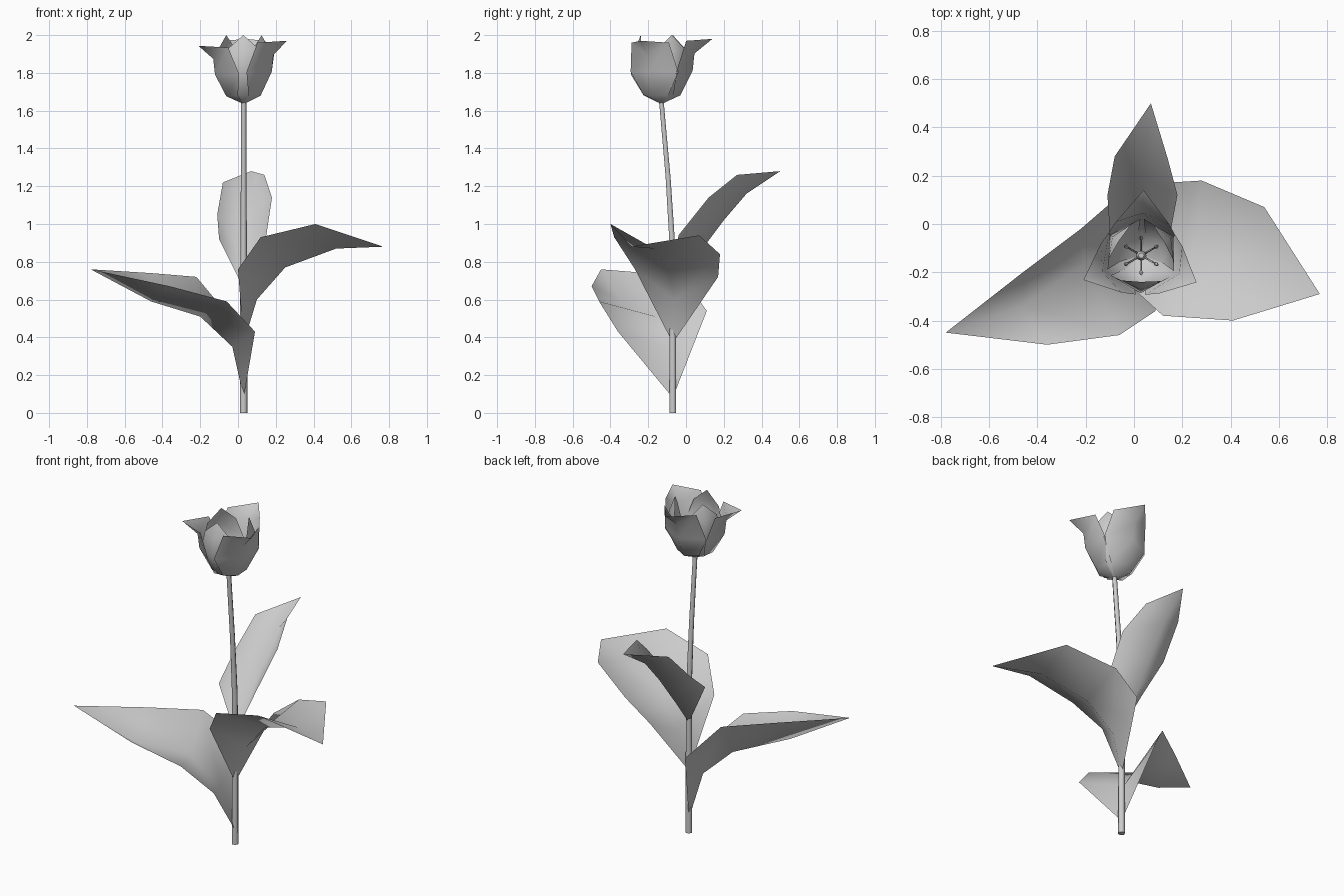
import bpy, math
from mathutils import Vector

if "Cube" in bpy.data.objects:
    bpy.data.objects.remove(bpy.data.objects["Cube"])


def make(name, verts, faces):
    mesh = bpy.data.meshes.new(name)
    mesh.from_pydata([tuple(v) for v in verts], [], faces)
    mesh.update()
    for p in mesh.polygons:
        p.use_smooth = True
    ob = bpy.data.objects.new(name, mesh)
    bpy.context.collection.objects.link(ob)
    return ob


def blade(name, base, rows, tip):
    """Folded blade: point at the base, rows of (edge, keel, edge), point at the tip."""
    verts = [base] + [v for row in rows for v in row] + [tip]
    faces = [(0, 2, 1), (0, 3, 2)]
    for i in range(len(rows) - 1):
        a = 1 + 3 * i
        for k in (0, 1):
            faces.append((a + k, a + k + 1, a + k + 4, a + k + 3))
    a, t = 1 + 3 * (len(rows) - 1), len(verts) - 1
    faces += [(a, a + 1, t), (a + 1, a + 2, t)]
    return make(name, verts, faces)


def tube(name, path, sides):
    """Capped tube along (point, radius) pairs."""
    verts, faces = [], []
    pts = [Vector(p) for p, r in path]
    for i, (p, r) in enumerate(path):
        d = pts[min(i + 1, len(pts) - 1)] - pts[max(i - 1, 0)]
        q = Vector((0, 0, 1)).rotation_difference(d.normalized())
        for s in range(sides):
            a = 2 * math.pi * s / sides
            verts.append(pts[i] + q @ Vector((r * math.cos(a), r * math.sin(a), 0)))
    for i in range(len(path) - 1):
        for s in range(sides):
            n = (s + 1) % sides
            faces.append((i * sides + s, i * sides + n, (i + 1) * sides + n, (i + 1) * sides + s))
    faces.append(tuple(reversed(range(sides))))
    faces.append(tuple(range(len(verts) - sides, len(verts))))
    ob = make(name, verts, faces)
    for p in ob.data.polygons[-2:]:
        p.use_smooth = False
    return ob


# stem, leaning forward near the top
tube("stem", [((.03, -.07, 0), .02), ((.03, -.07, .45), .019), ((.03, -.073, .9), .017),
              ((.03, -.095, 1.25), .015), ((.03, -.13, 1.645), .014)], 6)

# leaves: front edge, keel, back edge at three stations
blade("left_leaf", (.03, -.07, .08),
      [((.09, -.36, .43), (-.03, -.12, .35), (-.07, .11, .54)),
       ((-.06, -.46, .59), (-.20, -.16, .51), (-.22, -.02, .72)),
       ((-.36, -.50, .67), (-.46, -.34, .59), (-.46, -.20, .74))],
      (-.78, -.45, .76))
blade("right_leaf", (.03, -.07, .37),
      [((0, -.27, .76), (.10, -.06, .60), (.12, .17, .72)),
       ((.12, -.38, .93), (.25, -.10, .77), (.28, .18, .84)),
       ((.41, -.40, 1.0), (.52, -.17, .87), (.54, .07, .94))],
      (.77, -.29, .88))
blade("back_leaf", (.03, -.07, .66),
      [((.15, -.04, .94), (.03, .05, .82), (-.10, -.04, .92)),
       ((.18, .12, 1.14), (.04, .20, 1.02), (-.11, .12, 1.05)),
       ((.14, .27, 1.26), (.05, .32, 1.16), (-.08, .28, 1.22))],
      (.07, .50, 1.28))

# flower petals: stations of (keel r, keel z, edge r, edge z, half width)
CX, CY, Z0 = .03, -.13, 1.635
OUTER = [(.10, .045, .065, .05, .075), (.165, .17, .085, .17, .14), (.175, .26, .135, .325, .11)]
INNER = [(.09, .045, .06, .05, .07), (.157, .17, .085, .17, .125), (.142, .28, .105, .29, .085)]


def petal(name, angle, rows, tip_r, tip_z, zs=1.0):
    d = Vector((math.cos(math.radians(angle)), math.sin(math.radians(angle)), 0))
    t = Vector((-d.y, d.x, 0))
    c = Vector((CX, CY, Z0))
    up = Vector((0, 0, zs))
    pts = [(c + d * er - t * w + up * ez, c + d * kr + up * kz, c + d * er + t * w + up * ez)
           for kr, kz, er, ez, w in rows]
    blade(name, c, pts, c + d * tip_r + up * tip_z)


for name, ang, r, zs in (("back", 88, .27, 1.03), ("left", 203, .26, .92), ("right", -26, .255, 1.0)):
    petal("outer_petal_" + name, ang, OUTER, r, .335, zs)
for name, ang in (("front", -91), ("back_right", 30), ("back_left", 147)):
    petal("inner_petal_" + name, ang, INNER, .11, .365)

# pistil and six stamens
tube("pistil", [((CX, CY, Z0), .014), ((CX, CY, Z0 + .11), .012),
                ((CX, CY, Z0 + .13), .022), ((CX, CY, Z0 + .145), .012)], 6)
for i in range(6):
    a = math.radians(30 + 60 * i)
    d = Vector((math.cos(a), math.sin(a), 0))
    at = lambda r, z: Vector((CX, CY, Z0 + z)) + d * r
    tube(f"filament_{i}", [(at(.01, .01), .004), (at(.05, .08), .004), (at(.07, .15), .003)], 5)
    tube(f"anther_{i}", [(at(.065, .135), .004), (at(.072, .16), .009), (at(.08, .195), .003)], 5)
